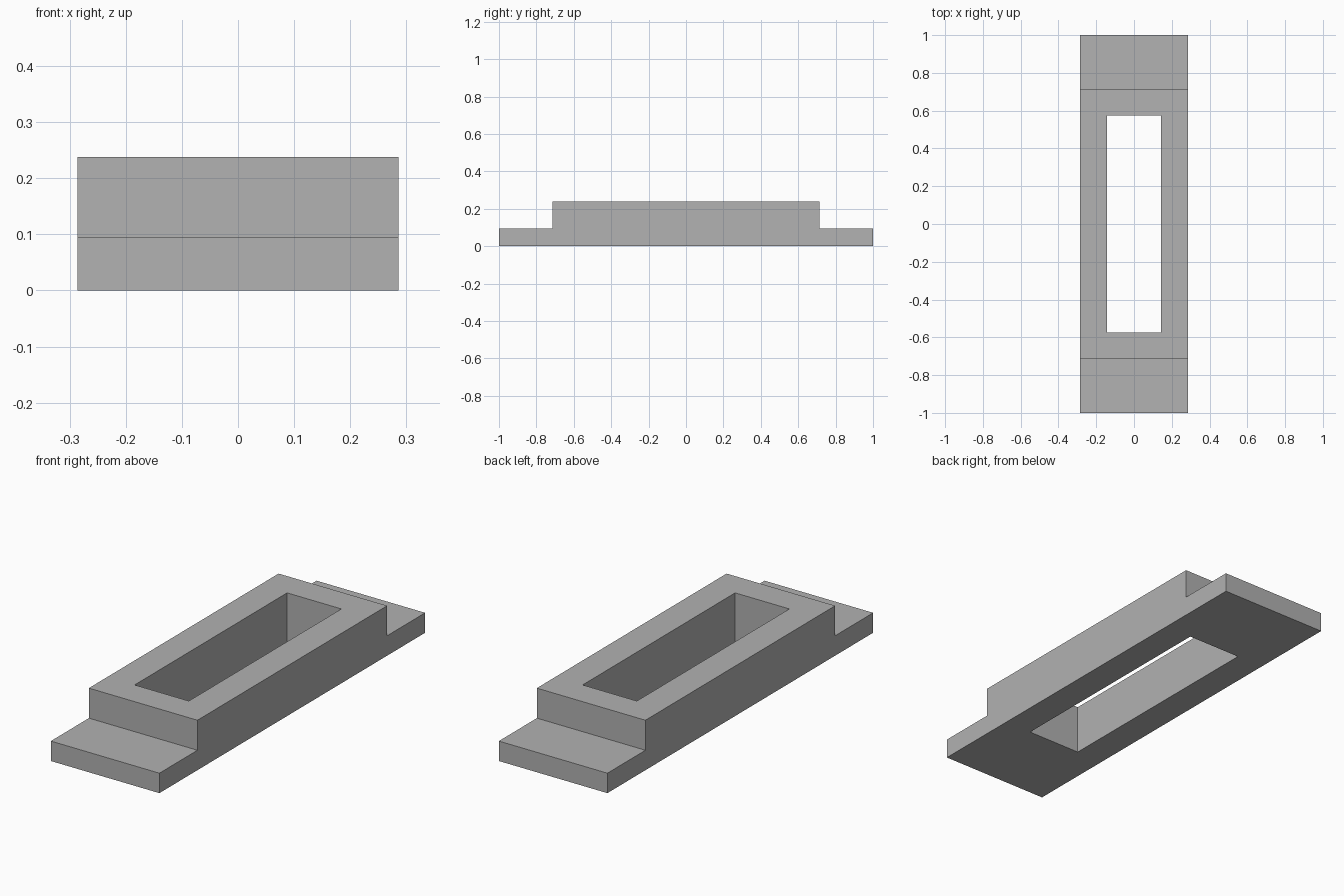
import bpy
import bmesh

cube = bpy.data.objects.get("Cube")
if cube:
    bpy.data.objects.remove(cube, do_unlink=True)

HALF_WIDTH = 0.286
FLANGE_TOP, FRAME_TOP = 0.095, 0.238
FRAME_Y = 0.714
SLOT_X, SLOT_Y = 0.143, 0.574

grey = bpy.data.materials.new("plain_grey")
grey.use_nodes = True
colour = (0.445, 0.445, 0.445, 1)
grey.diffuse_color = colour
grey.node_tree.nodes["Principled BSDF"].inputs["Base Color"].default_value = colour


def extrude_profile(name, profile, half_width):
    """Extrude a (y, z) outline across x, centred on the middle."""
    bm = bmesh.new()
    face = bm.faces.new([bm.verts.new((-half_width, y, z)) for y, z in profile])
    moved = bmesh.ops.extrude_face_region(bm, geom=[face])["geom"]
    verts = [v for v in moved if isinstance(v, bmesh.types.BMVert)]
    bmesh.ops.translate(bm, vec=(2 * half_width, 0, 0), verts=verts)
    bmesh.ops.recalc_face_normals(bm, faces=bm.faces)
    mesh = bpy.data.meshes.new(name)
    bm.to_mesh(mesh)
    bm.free()
    mesh.materials.append(grey)
    obj = bpy.data.objects.new(name, mesh)
    bpy.context.collection.objects.link(obj)
    return obj


# Stepped body: raised frame with a low flange at each end
half = [(1, 0), (1, FLANGE_TOP), (FRAME_Y, FLANGE_TOP), (FRAME_Y, FRAME_TOP)]
outline = half + [(-y, z) for y, z in reversed(half)]
body = extrude_profile("slotted_frame", outline, HALF_WIDTH)

# Rectangular slot cut right through
slot = [(-SLOT_Y, -0.1), (SLOT_Y, -0.1), (SLOT_Y, 0.4), (-SLOT_Y, 0.4)]
cutter = extrude_profile("slot_cutter", slot, SLOT_X)
cut = body.modifiers.new("slot", "BOOLEAN")
cut.operation = "DIFFERENCE"
cut.solver = "EXACT"
cut.object = cutter

# Apply the cut and drop the helper
bpy.context.view_layer.objects.active = body
body.select_set(True)
bpy.ops.object.modifier_apply(modifier=cut.name)
bpy.data.objects.remove(cutter, do_unlink=True)
